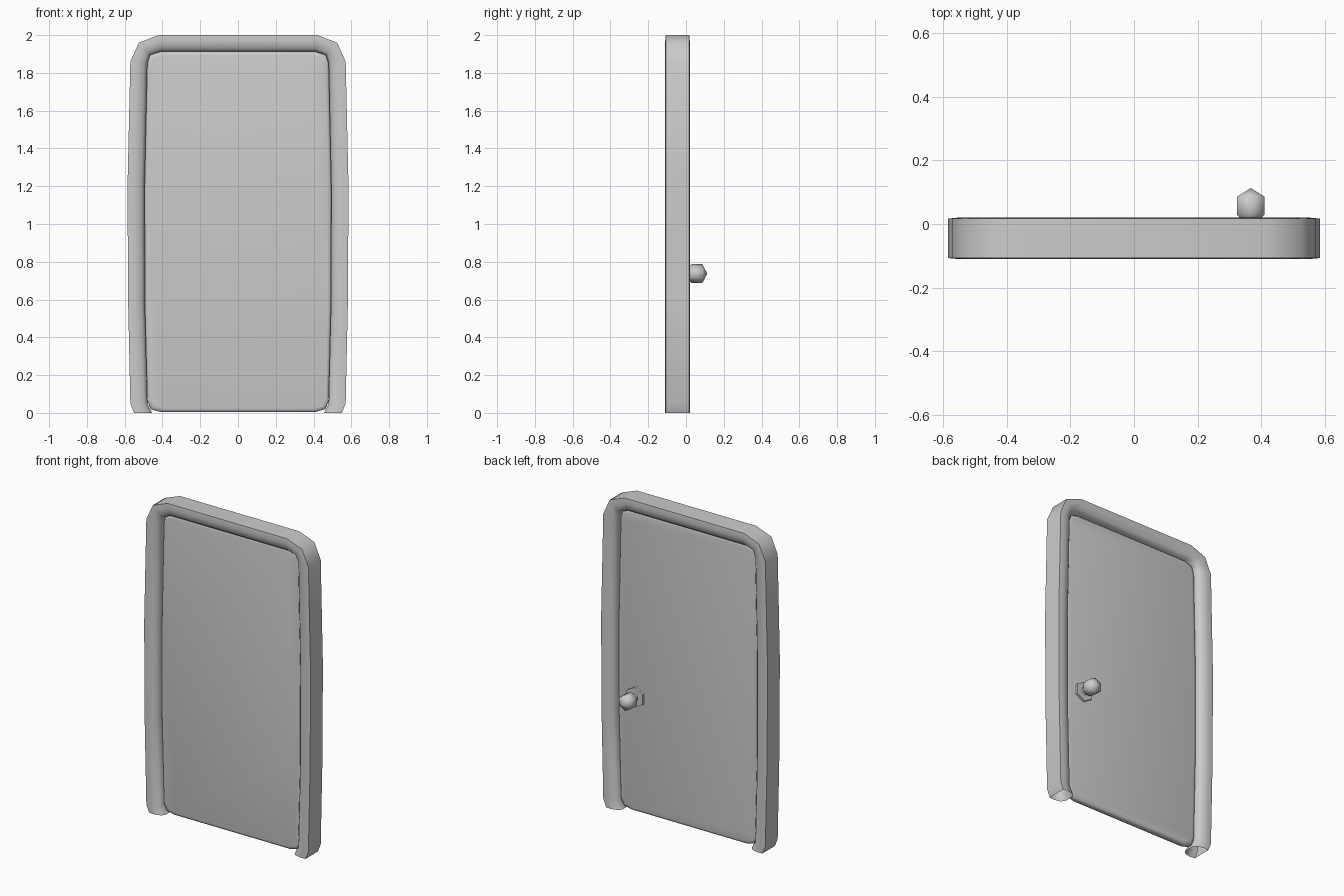
import bpy
import bmesh
import math
from mathutils import Vector

cube = bpy.data.objects.get("Cube")
if cube:
    bpy.data.objects.remove(cube, do_unlink=True)

grey = bpy.data.materials.new("plain grey")
grey.use_nodes = True
grey.diffuse_color = (0.6, 0.6, 0.6, 1)
grey.node_tree.nodes["Principled BSDF"].inputs["Base Color"].default_value = (0.6, 0.6, 0.6, 1)

MID = -0.045  # depth of the door's middle plane


def skin(name, rings, closed_path=False, closed_ring=True, caps=False, angle=60):
    """Bridge equal-length rings of points into one smooth-shaded surface."""
    bm = bmesh.new()
    rows = [[bm.verts.new(p) for p in ring] for ring in rings]
    n = len(rows[0])
    pairs = list(zip(rows, rows[1:]))
    if closed_path:
        pairs.append((rows[-1], rows[0]))
    for a, b in pairs:
        for i in range(n if closed_ring else n - 1):
            j = (i + 1) % n
            bm.faces.new((a[i], a[j], b[j], b[i]))
    if caps:
        bm.faces.new(rows[0])
        bm.faces.new(rows[-1])
    bmesh.ops.remove_doubles(bm, verts=bm.verts, dist=0.0005)
    bmesh.ops.recalc_face_normals(bm, faces=bm.faces)
    mesh = bpy.data.meshes.new(name)
    bm.to_mesh(mesh)
    bm.free()
    mesh.materials.append(grey)
    obj = bpy.data.objects.new(name, mesh)
    bpy.context.collection.objects.link(obj)
    bpy.ops.object.select_all(action='DESELECT')
    obj.select_set(True)
    bpy.context.view_layer.objects.active = obj
    bpy.ops.object.shade_smooth_by_angle(angle=math.radians(angle))
    return obj


def mirrored(half):
    return half + [(-x, z) for x, z in reversed(half)]


# Bowed outlines, from the foot up to the top corner
outer = mirrored([(0.55, 0), (0.57, 0.05), (0.582, 0.6), (0.585, 1.2),
                  (0.57, 1.86), (0.525, 1.96), (0.42, 2.0)])
inner = mirrored([(0.455, 0), (0.48, 0.05), (0.493, 0.6), (0.494, 1.2),
                  (0.48, 1.85), (0.465, 1.895), (0.41, 1.912)])

# Frame: flat outside, rounded front and back, open feet
section = [(0, -0.062), (0.35, -0.065), (0.8, -0.056), (1, -0.035),
           (1, 0.035), (0.8, 0.056), (0.35, 0.065), (0, 0.062)]
rings = []
for (ox, oz), (ix, iz) in zip(outer, inner):
    rings.append([(ox + (ix - ox) * t, MID + d, oz + (iz - oz) * t) for t, d in section])
skin("door_frame", rings, angle=50)

# Panel: thin slab with a softened rim
half = [(0.41, 0.005), (0.462, 0.02), (0.48, 0.06)] + inner[2:7]
outline = mirrored(half)


def panel_ring(inset, depth):
    center = Vector((0, 0.96))
    return [(x * (1 - inset / 0.49), MID + depth,
             center.y + (z - center.y) * (1 - inset / 0.95)) for x, z in outline]


skin("door_panel", [panel_ring(0.018, -0.022), panel_ring(0.005, -0.019),
                    panel_ring(0, -0.01), panel_ring(0, 0.01),
                    panel_ring(0.005, 0.019), panel_ring(0.018, 0.022)], caps=True)


def turned(name, profile, caps, angle):
    """Six-sided turning about the knob's front-to-back axis."""
    rings = []
    for y, r in profile:
        rings.append([(0.367 + r * math.sin(k * math.pi / 3), y,
                       0.737 + r * math.cos(k * math.pi / 3)) for k in range(6)])
    return skin(name, rings, caps=caps, angle=angle)


# Knob on the back: plate, neck and faceted ball
turned("knob_plate", [(-0.03, 0.064), (-0.008, 0.064)], True, 30)
turned("knob_neck", [(-0.01, 0.025), (0.03, 0.025)], True, 60)
turned("knob_ball", [(0.015, 0.035), (0.03, 0.05), (0.086, 0.05), (0.113, 0.0001)], False, 75)
